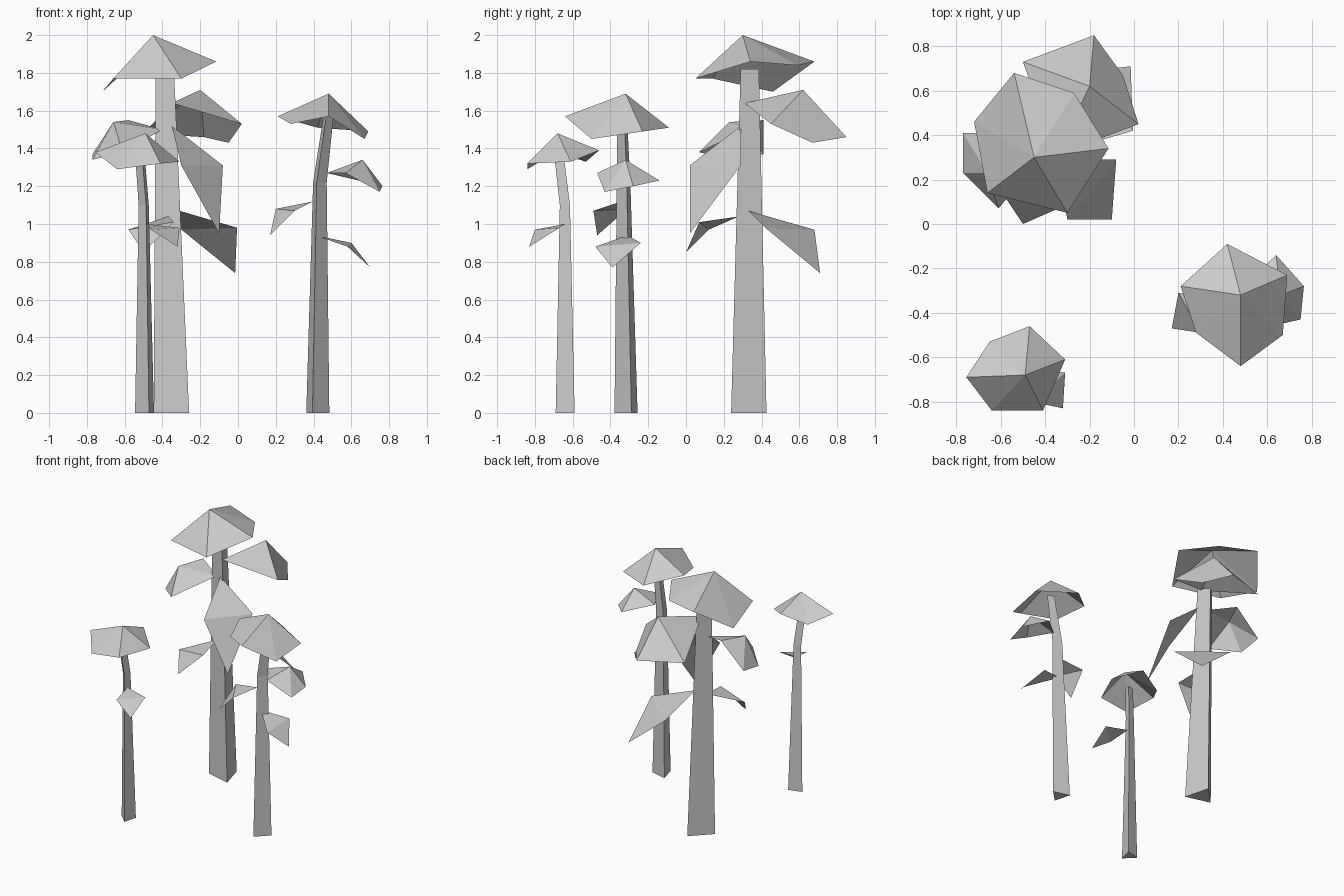
import bpy, math
from mathutils import Vector

if "Cube" in bpy.data.objects:
    bpy.data.objects.remove(bpy.data.objects["Cube"])


def make(name, verts, faces):
    me = bpy.data.meshes.new(name)
    me.from_pydata(verts, [], faces)
    me.update()
    ob = bpy.data.objects.new(name, me)
    bpy.context.collection.objects.link(ob)
    return ob


def trunk(name, angle, rings):
    """Tapered three-sided trunk; rings are (x, y, z, radius)."""
    verts, faces = [], []
    for x, y, z, r in rings:
        for k in range(3):
            a = math.radians(angle + 120 * k)
            verts.append((x + r * math.cos(a), y + r * math.sin(a), z))
    for i in range(len(rings) - 1):
        for k in range(3):
            j = (k + 1) % 3
            faces.append((3*i + k, 3*i + j, 3*i + 3 + j, 3*i + 3 + k))
    n = 3 * (len(rings) - 1)
    faces += [(2, 1, 0), (n, n + 1, n + 2)]
    return make(name, verts, faces)


def canopy(name, apex, rim):
    """Faceted open umbrella: apex fanned to an irregular rim, faces up."""
    ax, ay, _ = apex
    rim = sorted(rim, key=lambda p: math.atan2(p[1] - ay, p[0] - ax))
    n = len(rim)
    return make(name, [apex] + rim, [(0, i + 1, (i + 1) % n + 1) for i in range(n)])


def leaf(name, stem, side_a, tip, side_b):
    """Drooping kite leaf folded across its width."""
    s, a, b = Vector(stem), Vector(side_a), Vector(side_b)
    if (a - s).cross(b - s).z < 0:
        side_a, side_b = side_b, side_a
    return make(name, [stem, side_a, tip, side_b], [(0, 1, 3), (1, 2, 3)])


# Tall tree
trunk("tall_trunk", -45, [(-.338, .318, 0, .112), (-.38, .33, 1.82, .058)])
canopy("tall_crown", (-.45, .30, 2.0),
       [(-.54, .68, 1.86), (-.72, .46, 1.70), (-.66, .14, 1.77),
        (-.30, .05, 1.77), (-.115, .34, 1.86), (-.27, .59, 1.84)])
canopy("tall_back_bough", (-.20, .62, 1.71),
       [(-.35, .31, 1.64), (.02, .45, 1.53), (-.05, .67, 1.43),
        (-.18, .85, 1.46), (-.50, .73, 1.48)])
canopy("tall_left_bough", (-.66, .23, 1.54),
       [(-.40, .32, 1.50), (-.58, .41, 1.55), (-.77, .41, 1.37),
        (-.77, .23, 1.34), (-.61, .07, 1.38)])
leaf("tall_front_leaf", (-.35, .29, 1.52), (-.08, .29, 1.31), (-.10, .02, .95), (-.30, .02, 1.31))
leaf("tall_low_front_leaf", (-.37, .28, 1.04), (-.58, .12, .97), (-.50, 0, .85), (-.34, .07, 1.01))
leaf("tall_low_back_leaf", (-.31, .33, 1.07), (-.005, .42, .98), (-.015, .71, .74), (-.30, .68, .97))

# Middle tree
trunk("middle_trunk", 15, [(.413, -.308, 0, .073), (.428, -.325, 1.22, .043),
                           (.475, -.335, 1.57, .032)])
canopy("middle_crown", (.48, -.32, 1.69),
       [(.42, -.09, 1.51), (.69, -.23, 1.49), (.67, -.50, 1.45),
        (.48, -.64, 1.57), (.28, -.49, 1.53), (.21, -.28, 1.57)])
canopy("middle_right_bough", (.66, -.32, 1.34),
       [(.47, -.30, 1.27), (.57, -.47, 1.27), (.75, -.43, 1.17),
        (.765, -.28, 1.20), (.64, -.14, 1.23)])
leaf("middle_left_leaf", (.40, -.34, 1.12), (.20, -.31, 1.08), (.17, -.47, .94), (.30, -.49, 1.07))
leaf("middle_low_leaf", (.41, -.31, .94), (.58, -.48, .88), (.70, -.39, .77), (.60, -.24, .90))

# Small tree
trunk("small_trunk", 45, [(-.487, -.632, 0, .06), (-.495, -.637, 1.1, .032),
                          (-.515, -.668, 1.36, .03)])
canopy("small_crown", (-.49, -.68, 1.48),
       [(-.65, -.53, 1.33), (-.47, -.46, 1.39), (-.31, -.61, 1.33),
        (-.41, -.84, 1.32), (-.64, -.84, 1.29), (-.755, -.69, 1.38)])
leaf("small_leaf", (-.48, -.64, 1.0), (-.31, -.67, .98), (-.32, -.83, .88), (-.46, -.80, .97))
